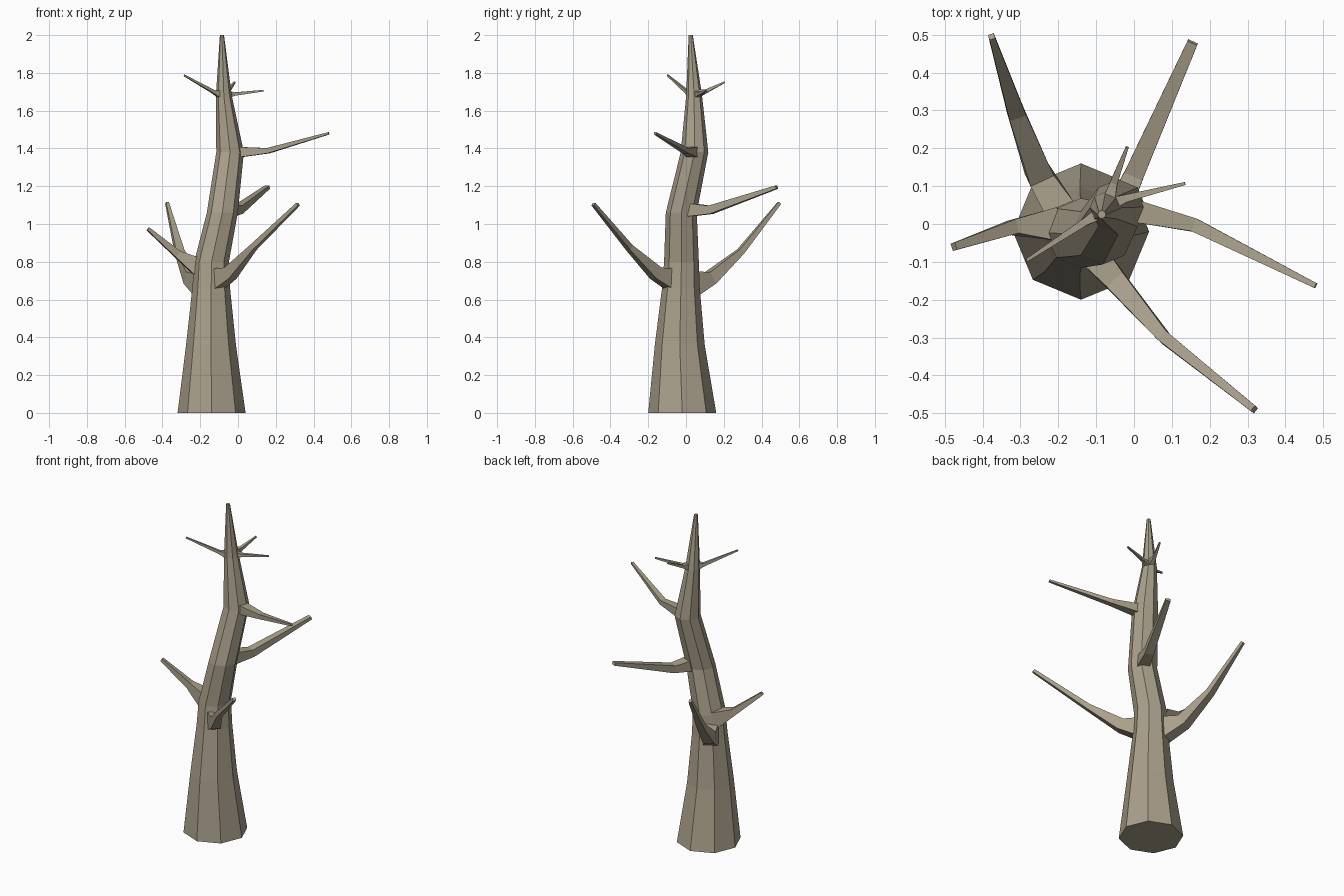
import bpy, bmesh
from math import cos, sin, pi
from mathutils import Vector

bark = bpy.data.materials.new("bark")
bark.diffuse_color = (0.40, 0.35, 0.26, 1)


def loft(name, rings):
    """Skin a list of point rings into a capped, flat-faced tube."""
    bm = bmesh.new()
    loops = [[bm.verts.new(p) for p in ring] for ring in rings]
    n = len(loops[0])
    for a, b in zip(loops, loops[1:]):
        for i in range(n):
            j = (i + 1) % n
            bm.faces.new((a[i], a[j], b[j], b[i]))
    bm.faces.new(loops[0][::-1])
    bm.faces.new(loops[-1])
    bmesh.ops.recalc_face_normals(bm, faces=bm.faces)
    me = bpy.data.meshes.new(name)
    bm.to_mesh(me)
    bm.free()
    me.materials.append(bark)
    ob = bpy.data.objects.new(name, me)
    bpy.context.collection.objects.link(ob)
    return ob


def branch(name, path):
    """Four-sided branch; path items are (x, y, z, half width, half height)."""
    pts = [Vector(p[:3]) for p in path]
    rings = []
    for i, (p, spec) in enumerate(zip(pts, path)):
        d = (pts[min(i + 1, len(pts) - 1)] - pts[max(i - 1, 0)]).normalized()
        if i == 0:
            d.z = 0                      # root stays flat against the trunk
            d.normalize()
        side = d.cross(Vector((0, 0, 1))).normalized()
        up = side.cross(d)
        w, h = spec[3:]
        rings.append([p + side * w * a + up * h * b
                      for a, b in ((-1, -1), (1, -1), (1, 1), (-1, 1))])
    loft(name, rings)


# Trunk: leaning octagonal rings (z, centre x, centre y, radius)
trunk = [
    (0.00, -0.14, -0.02, 0.18), (0.36, -0.143, -0.033, 0.132),
    (0.66, -0.142, -0.027, 0.100), (0.80, -0.140, -0.024, 0.092),
    (1.06, -0.083, -0.025, 0.082), (1.38, -0.042, 0.045, 0.073),
    (1.68, -0.075, 0.043, 0.042), (2.00, -0.085, 0.025, 0.011),
]
loft("trunk", [[(x + r * cos(k * pi / 4), y + r * sin(k * pi / 4), z)
                for k in range(8)] for z, x, y, r in trunk])

# Lower branches
branch("front_branch", [(-0.10, -0.09, 0.71, 0.036, 0.055),
                        (-0.04, -0.16, 0.74, 0.028, 0.034),
                        (0.08, -0.30, 0.875, 0.016, 0.016),
                        (0.318, -0.49, 1.105, 0.009, 0.009)])
branch("back_left_branch", [(-0.19, 0.03, 0.68, 0.042, 0.07),
                            (-0.25, 0.13, 0.715, 0.034, 0.035),
                            (-0.31, 0.29, 0.855, 0.023, 0.016),
                            (-0.376, 0.495, 1.112, 0.008, 0.009)])
branch("left_branch", [(-0.20, 0.0, 0.76, 0.045, 0.06),
                       (-0.32, -0.008, 0.84, 0.019, 0.02),
                       (-0.476, -0.06, 0.974, 0.010, 0.009)])

# Middle branches
branch("back_right_branch", [(-0.05, 0.02, 1.075, 0.035, 0.035),
                             (0.0, 0.13, 1.075, 0.026, 0.022),
                             (0.155, 0.48, 1.195, 0.014, 0.009)])
branch("right_branch", [(0.0, 0.035, 1.38, 0.030, 0.028),
                        (0.16, -0.003, 1.388, 0.018, 0.014),
                        (0.48, -0.163, 1.48, 0.007, 0.006)])

# Thin twigs near the top
for name, root, knee, tip in (
        ("left_twig", (-0.08, 0.035, 1.68), (-0.13, 0.005, 1.70), (-0.285, -0.097, 1.787)),
        ("right_twig", (-0.07, 0.05, 1.685), (-0.02, 0.068, 1.688), (0.135, 0.107, 1.706)),
        ("back_twig", (-0.07, 0.05, 1.685), (-0.053, 0.11, 1.705), (-0.018, 0.203, 1.75))):
    branch(name, [(*root, 0.018, 0.025), (*knee, 0.010, 0.009), (*tip, 0.004, 0.004)])
